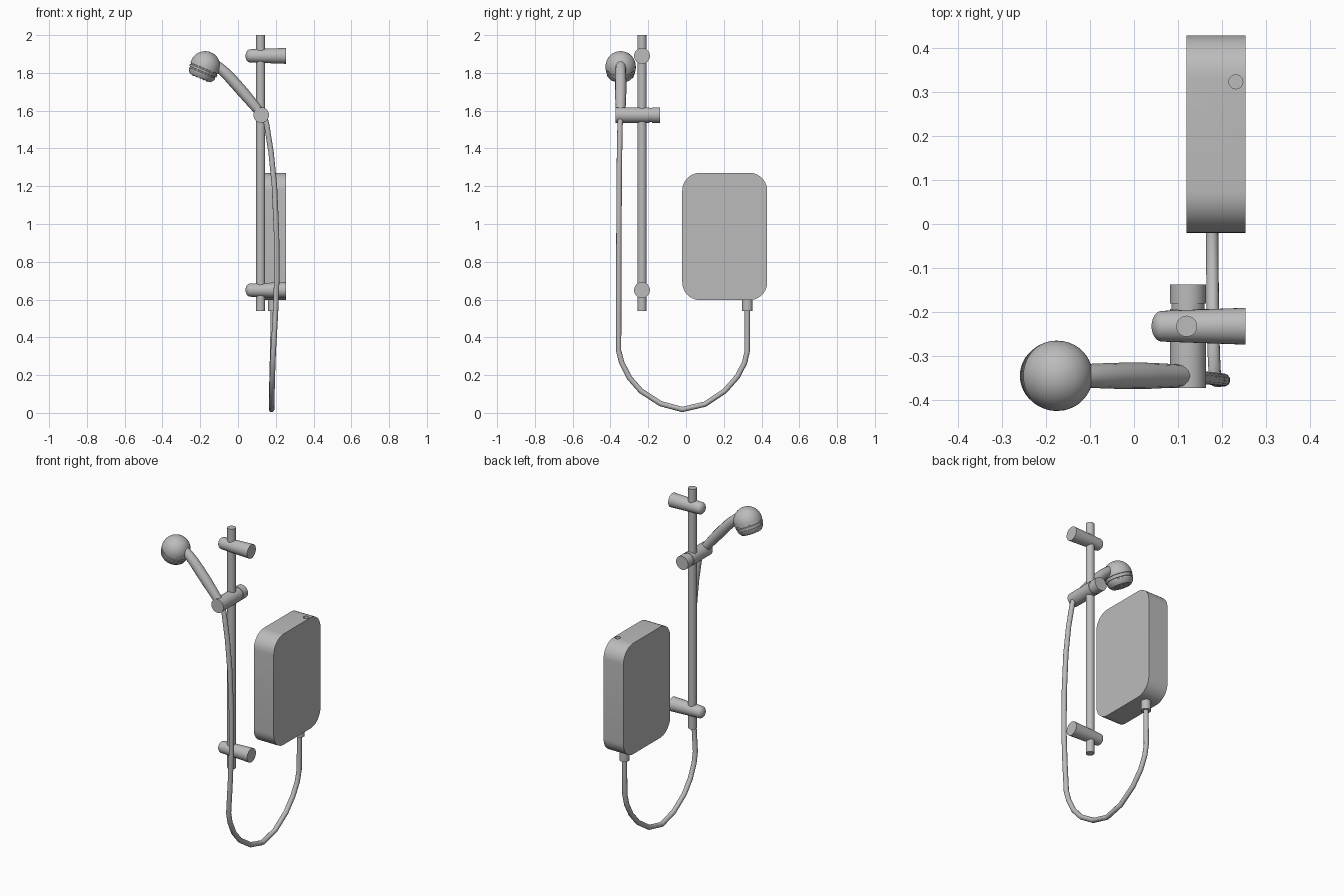
import bpy
import bmesh
from math import cos, sin, pi, radians
from mathutils import Vector

if "Cube" in bpy.data.objects:
    bpy.data.objects.remove(bpy.data.objects["Cube"], do_unlink=True)

GREY = (0.5, 0.5, 0.5, 1)
grey = bpy.data.materials.new("plain grey")
grey.use_nodes = True
grey.diffuse_color = GREY
grey.node_tree.nodes["Principled BSDF"].inputs["Base Color"].default_value = GREY


def finish(obj, angle=35):
    """Give the part its material and smooth shading with sharp edges."""
    obj.data.materials.clear()
    obj.data.materials.append(grey)
    bpy.ops.object.select_all(action="DESELECT")
    obj.select_set(True)
    bpy.context.view_layer.objects.active = obj
    bpy.ops.object.shade_smooth_by_angle(angle=radians(angle))
    return obj


def add_mesh(name, bm):
    bmesh.ops.recalc_face_normals(bm, faces=bm.faces)
    mesh = bpy.data.meshes.new(name)
    bm.to_mesh(mesh)
    bm.free()
    obj = bpy.data.objects.new(name, mesh)
    bpy.context.collection.objects.link(obj)
    return obj


def turned(name, origin, axis, profile, sides=32):
    """Revolve (radius, distance) pairs about an axis, closing both ends."""
    origin = Vector(origin)
    turn = Vector((0, 0, 1)).rotation_difference(Vector(axis))
    bm = bmesh.new()
    rings = []
    for r, d in profile:
        ring = [bm.verts.new(origin + turn @ Vector((r * cos(2 * pi * i / sides),
                                                     r * sin(2 * pi * i / sides), d)))
                for i in range(sides)]
        rings.append(ring)
    for a, b in zip(rings, rings[1:]):
        for i in range(sides):
            j = (i + 1) % sides
            bm.faces.new((a[i], a[j], b[j], b[i]))
    bm.faces.new(rings[0])
    bm.faces.new(rings[-1])
    return finish(add_mesh(name, bm))


def dome(radius, height, start, steps=10):
    """Profile of a rounded end that reaches full radius at start."""
    return [(radius * sin(pi / 2 * t / steps), start - height * cos(pi / 2 * t / steps))
            for t in range(1, steps + 1)]


def tube(name, points, radius, scales=None, kind="POLY"):
    """Sweep a round section along a path."""
    curve = bpy.data.curves.new(name, "CURVE")
    curve.dimensions = "3D"
    curve.bevel_depth = radius
    curve.bevel_resolution = 4
    curve.use_fill_caps = True
    spline = curve.splines.new(kind)
    spline.points.add(len(points) - 1)
    for i, p in enumerate(points):
        spline.points[i].co = (*p, 1)
        spline.points[i].radius = scales[i] if scales else 1
    if kind == "NURBS":
        spline.use_endpoint_u = True
        spline.order_u = 3
        spline.resolution_u = 8
    obj = bpy.data.objects.new(name, curve)
    bpy.context.collection.objects.link(obj)
    bpy.ops.object.select_all(action="DESELECT")
    obj.select_set(True)
    bpy.context.view_layer.objects.active = obj
    bpy.ops.object.convert(target="MESH")
    return finish(bpy.context.object)


# Riser rail and its two tapered wall brackets
RAIL_X, RAIL_Y = 0.12, -0.233
turned("rail", (RAIL_X, RAIL_Y, 0.54), (0, 0, 1), [(0.024, 0), (0.024, 1.46)])
for label, z in (("upper", 1.89), ("lower", 0.65)):
    turned(label + "_bracket", (0.04, RAIL_Y, z), (1, 0, 0),
           dome(0.035, 0.024, 0.024) + [(0.042, 0.214)])

# Sliding holder, with a shallow groove near its back end
turned("slider_holder", (0.123, -0.374, 1.577), (0, 1, 0),
       [(0.041, 0), (0.041, 0.18), (0.038, 0.18), (0.038, 0.193),
        (0.041, 0.193), (0.041, 0.236)])

# Shower head: dome, two grooves and a flat spray face
HAND_Y = -0.346
centre = Vector((-0.174, HAND_Y, 1.835))
spray = Vector((-0.39, 0, -0.92)).normalized()
turned("shower_head", centre, spray,
       dome(0.08, 0.08, 0, 14) + [
           (0.08, 0.012), (0.075, 0.013), (0.075, 0.019), (0.079, 0.02),
           (0.077, 0.031), (0.072, 0.032), (0.072, 0.038), (0.075, 0.039),
           (0.071, 0.053), (0.058, 0.068)], 40)

# Spray nozzles in two rings
side = Vector((0, 1, 0))
across = spray.cross(side)
for label, count, reach in (("inner", 6, 0.02), ("outer", 12, 0.042)):
    for i in range(count):
        a = 2 * pi * i / count
        spot = centre + spray * 0.066 + (side * cos(a) + across * sin(a)) * reach
        turned(f"{label}_nozzle_{i + 1}", spot, spray, [(0.004, 0), (0.003, 0.005)], 8)

# Handle running from the head into the holder
tube("handle",
     [(-0.13, HAND_Y, 1.85), (-0.085, HAND_Y, 1.822), (0.01, HAND_Y, 1.717),
      (0.08, HAND_Y, 1.635), (0.122, HAND_Y, 1.585)],
     0.03, [0.85, 0.95, 1.03, 0.92, 0.82], "NURBS")

# Hose hanging from the holder and looping up to the heater
hose_path = [(0.14, -0.347, 1.57), (0.151, -0.349, 1.53), (0.175, -0.352, 1.38),
             (0.193, -0.354, 1.2), (0.204, -0.355, 0.95), (0.205, -0.356, 0.7),
             (0.197, -0.357, 0.5), (0.187, -0.357, 0.33), (0.184, -0.34, 0.265),
             (0.182, -0.3, 0.186), (0.18, -0.238, 0.116), (0.179, -0.135, 0.049),
             (0.178, -0.02, 0.018), (0.178, 0.1, 0.046), (0.179, 0.205, 0.116),
             (0.18, 0.272, 0.192), (0.182, 0.31, 0.265), (0.184, 0.325, 0.33),
             (0.187, 0.325, 0.56)]
tube("hose", hose_path, 0.0145)

# Heater case with rounded corners seen from the side
bpy.ops.mesh.primitive_cube_add(size=1, location=(0.187, 0.205, 0.934))
case = bpy.context.object
case.name = "heater_case"
case.scale = (0.134, 0.45, 0.674)
bpy.ops.object.transform_apply(location=False, rotation=False, scale=True)
bm = bmesh.new()
bm.from_mesh(case.data)
corners = [e for e in bm.edges
           if abs(e.verts[0].co.x - e.verts[1].co.x) > 0.1]
bmesh.ops.bevel(bm, geom=corners, offset=0.095, segments=10, profile=0.5,
                affect="EDGES")
bm.to_mesh(case.data)
bm.free()

# Inlet hole in the top of the case
cutter = turned("inlet_cutter", (0.232, 0.324, 1.23), (0, 0, 1),
                [(0.016, 0), (0.016, 0.1)], 24)
cutter.hide_render = True
cut = case.modifiers.new("inlet_hole", "BOOLEAN")
cut.operation = "DIFFERENCE"
cut.solver = "EXACT"
cut.object = cutter
bpy.context.view_layer.objects.active = case
bpy.ops.object.modifier_apply(modifier=cut.name)
bpy.data.objects.remove(cutter, do_unlink=True)
finish(case)

# Outlet collar under the case
turned("outlet_collar", (0.187, 0.325, 0.54), (0, 0, 1), [(0.028, 0), (0.028, 0.07)])
